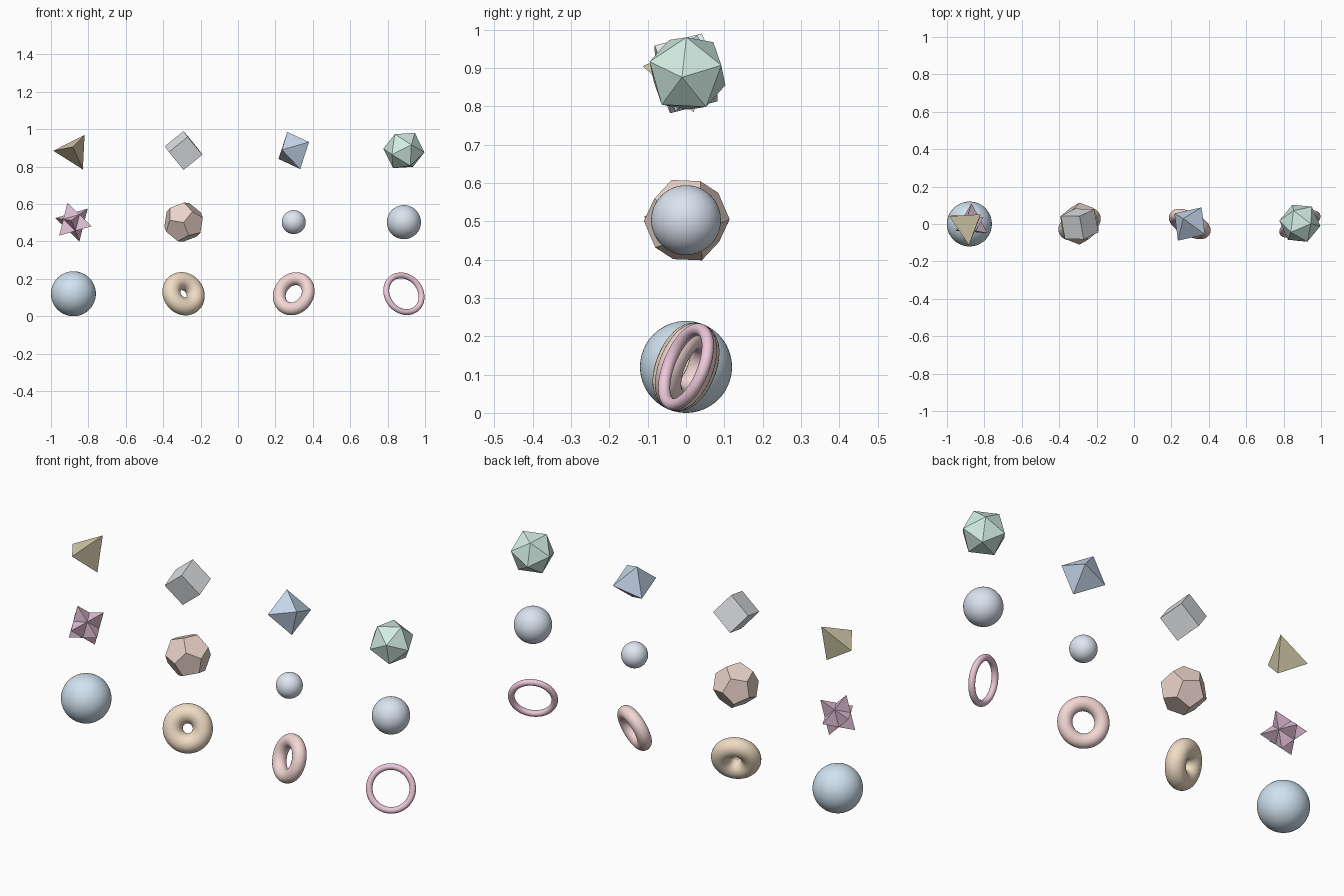
import bpy, bmesh
from itertools import product
from math import radians, sqrt
from mathutils import Vector, Matrix

if "Cube" in bpy.data.objects:
    bpy.data.objects.remove(bpy.data.objects["Cube"])

X = [-0.88, -0.291, 0.298, 0.887]      # columns
Z = [0.12, 0.503, 0.886]               # rows
PHI = (1 + sqrt(5)) / 2


def paint(ob, color):
    m = bpy.data.materials.new(ob.name + "_colour")
    m.diffuse_color = (*color, 1)
    m.use_nodes = True
    m.node_tree.nodes["Principled BSDF"].inputs["Base Color"].default_value = m.diffuse_color
    ob.data.materials.append(m)


def frame(a, b):
    # orthonormal basis: first axis along a, second towards b
    a = Vector(a).normalized()
    b = Vector(b)
    b = (b - a * a.dot(b)).normalized()
    return Matrix((a, b, a.cross(b))).transposed()


def solid(name, points, radius, src, dst, loc, color, star=False):
    # convex solid turned so the src directions land on the dst directions
    rot = frame(*dst) @ frame(*src).transposed()
    bm = bmesh.new()
    for p in points:
        bm.verts.new(Vector(p).normalized())
    bmesh.ops.convex_hull(bm, input=bm.verts[:])
    bmesh.ops.dissolve_limit(bm, angle_limit=0.05, verts=bm.verts[:], edges=bm.edges[:])
    if star:  # raise a spike on every face
        tips = bmesh.ops.poke(bm, faces=bm.faces[:])["verts"]
        for v in tips:
            v.co = v.co.normalized() * sqrt(3)
        bmesh.ops.scale(bm, vec=(1 / sqrt(3),) * 3, verts=bm.verts[:])
    bmesh.ops.recalc_face_normals(bm, faces=bm.faces[:])
    for v in bm.verts:
        v.co = rot @ v.co * radius
    me = bpy.data.meshes.new(name)
    bm.to_mesh(me)
    bm.free()
    ob = bpy.data.objects.new(name, me)
    ob.location = loc
    bpy.context.collection.objects.link(ob)
    paint(ob, color)


def ball(name, r, loc, color):
    bpy.ops.mesh.primitive_uv_sphere_add(segments=64, ring_count=32, radius=r, location=loc)
    finish(name, color)


def ring(name, major, minor, turn, loc, color):
    bpy.ops.mesh.primitive_torus_add(major_segments=72, minor_segments=28,
                                     major_radius=major, minor_radius=minor, location=loc,
                                     rotation=(radians(70), 0, radians(turn)))
    finish(name, color)


def finish(name, color):
    ob = bpy.context.object
    ob.name = name
    bpy.ops.object.shade_smooth()
    paint(ob, color)


def cyclic(points):
    return [p[i:] + p[:i] for p in points for i in range(3)]


S = (-1, 1)
cube_pts = list(product(S, S, S))
tetra_pts = [p for p in cube_pts if p[0] * p[1] * p[2] > 0]
octa_pts = cyclic([(s, 0, 0) for s in S])
ico_pts = cyclic([(0, a, b * PHI) for a in S for b in S])
dodeca_pts = cube_pts + cyclic([(0, a / PHI, b * PHI) for a in S for b in S])

# top row: faceted solids
solid("tetrahedron", tetra_pts, 0.115, ((1, 1, 1), (1, -1, -1)),
      ((-0.003, -0.118, 0.02), (-1, 0.3, 0)), (X[0], 0, Z[2]), (0.70, 0.63, 0.42))
solid("cube", cube_pts, 0.112, ((0, 0, 1), (1, 1, 0)),
      ((0.17, -0.955, -0.24), (0.12, -0.22, 0.97)), (X[1], 0, Z[2]), (0.78, 0.80, 0.83))
solid("octahedron", octa_pts, 0.109, ((1, 0, 0), (0, 0, 1)),
      ((14.5, -10, 8), (-6, 5, 16)), (X[2], 0, Z[2]), (0.58, 0.70, 0.86))
solid("icosahedron", ico_pts, 0.111, ((0, 1, PHI), (0, -1, PHI)),
      ((0.98, -0.13, -0.09), (0, 0.05, 1)), (X[3], 0.004, Z[2]), (0.64, 0.84, 0.76))

# middle row: star, twelve-sided solid and two small balls
solid("eight_point_star", octa_pts, 0.111, ((1, 1, 1), (1, -1, -1)),
      ((0.10, 0.99, -0.08), (-0.28, 0, 0.96)), (X[0], 0, Z[1]), (0.78, 0.54, 0.68), star=True)
solid("dodecahedron", dodeca_pts, 0.112, ((1, 1, 1), (0, 1 / PHI, PHI)),
      ((0, 1, 0.02), (0.99, 0, -0.16)), (X[1], 0.002, Z[1]), (0.82, 0.65, 0.58))
ball("small_ball", 0.064, (X[2], 0, Z[1]), (0.75, 0.80, 0.90))
ball("medium_ball", 0.091, (X[3], 0, Z[1]), (0.70, 0.77, 0.87))

# bottom row: large ball and three rings of decreasing thickness
ball("large_ball", 0.12, (X[0], 0, Z[0]), (0.63, 0.76, 0.87))
ring("thick_ring", 0.072, 0.048, 27, (X[1], 0, Z[0]), (0.88, 0.72, 0.55))
ring("medium_ring", 0.0857, 0.0343, -27, (X[2], 0, Z[0]), (0.90, 0.68, 0.66))
ring("thin_ring", 0.1043, 0.0157, 27, (X[3], 0, Z[0]), (0.85, 0.58, 0.70))
